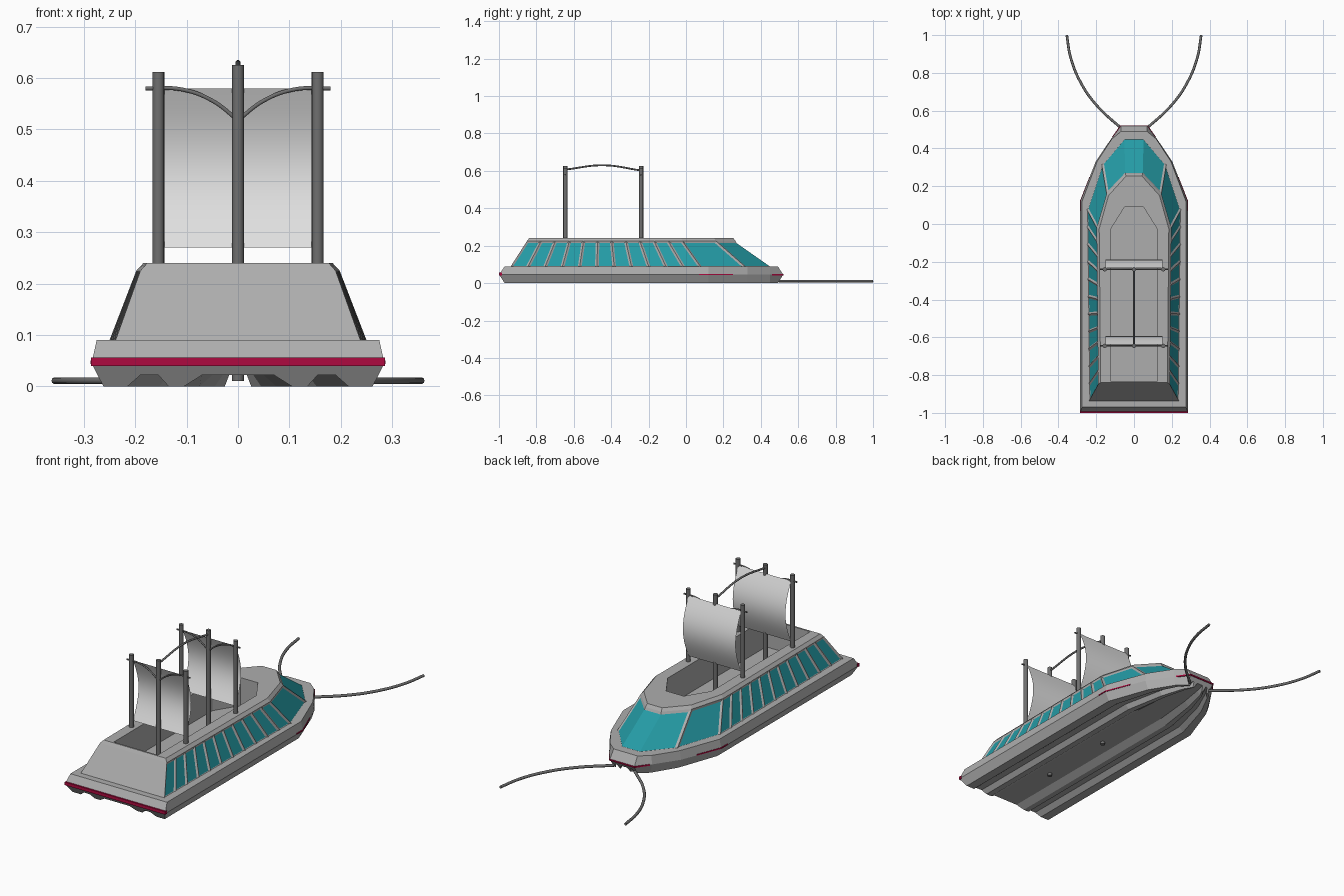
import bpy, bmesh, math

if "Cube" in bpy.data.objects:
    bpy.data.objects.remove(bpy.data.objects["Cube"])


def material(name, rgb):
    m = bpy.data.materials.new(name)
    m.diffuse_color = (*rgb, 1)
    m.use_nodes = True
    m.node_tree.nodes["Principled BSDF"].inputs["Base Color"].default_value = m.diffuse_color
    return m


GREY = material("hull grey", (0.42, 0.42, 0.42))
TEAL = material("window teal", (0.018, 0.33, 0.38))
DARK = material("spar grey", (0.16, 0.16, 0.16))
SAIL = material("sail white", (0.75, 0.75, 0.75))
PINK = material("stripe crimson", (0.42, 0.003, 0.05))


def finish(bm, name, *mats):
    me = bpy.data.meshes.new(name)
    bm.to_mesh(me)
    bm.free()
    for m in mats:
        me.materials.append(m)
    ob = bpy.data.objects.new(name, me)
    bpy.context.collection.objects.link(ob)
    return ob


def mirrored(half):
    """Right-hand points followed by their left-hand mirror, as one loop."""
    return half + [(-p[0], *p[1:]) for p in reversed(half)]


def ring(bm, pts, z):
    return [bm.verts.new((x, y, z)) for x, y in pts]


def loft(bm, a, b):
    n = len(a)
    return [bm.faces.new((a[i], a[(i + 1) % n], b[(i + 1) % n], b[i])) for i in range(n)]


def rod(name, pts, r):
    cu = bpy.data.curves.new(name, 'CURVE')
    cu.dimensions = '3D'
    cu.bevel_depth = r
    cu.bevel_resolution = 3
    cu.use_fill_caps = True
    sp = cu.splines.new('BEZIER')
    sp.bezier_points.add(len(pts) - 1)
    sp.resolution_u = 8
    for bp, p in zip(sp.bezier_points, pts):
        bp.co = p
        bp.handle_left_type = bp.handle_right_type = 'AUTO'
    cu.materials.append(DARK)
    bpy.context.collection.objects.link(bpy.data.objects.new(name, cu))


def mast(name, x, y, z0, z1, r=0.0115):
    bm = bmesh.new()
    bmesh.ops.create_cone(bm, cap_ends=True, segments=16, radius1=r, radius2=r, depth=z1 - z0)
    bmesh.ops.translate(bm, verts=bm.verts, vec=(x, y, (z0 + z1) / 2))
    for f in bm.faces:
        f.smooth = len(f.verts) == 4
    finish(bm, name, DARK)


# Hull: keeled cross-section lofted from stern to bow, with bevelled ends
SECTION = mirrored([(0.275, 0.09), (0.285, 0.045), (0.262, 0), (0.215, 0), (0.19, 0.022),
                    (0.155, 0.022), (0.135, 0), (0.105, 0), (0.07, 0.022)])
STATIONS = [(-0.999, 0.285, 1), (0.12, 0.285, 0), (0.33, 0.203, 0), (0.45, 0.122, 0), (0.52, 0.07, -1)]
bm = bmesh.new()
rings = [[bm.verts.new((x * w / 0.285, y + e * abs(z - 0.045) * 0.65, z)) for x, z in SECTION]
         for y, w, e in STATIONS]
for a, b in zip(rings, rings[1:]):
    loft(bm, a, b)
for r in (rings[0], rings[-1]):
    bm.faces.new((r[0], r[1], r[-2], r[-1]))
    bm.faces.new(r[1:-1])
bmesh.ops.recalc_face_normals(bm, faces=bm.faces)
finish(bm, "hull", GREY)


# Crimson waterline plates showing at the stern, shoulders and bow
def plate(name, half, z0, z1):
    bm = bmesh.new()
    pts = mirrored(half)
    a, b = ring(bm, pts, z0), ring(bm, pts, z1)
    loft(bm, a, b)
    bm.faces.new(a)
    bm.faces.new(b)
    bmesh.ops.recalc_face_normals(bm, faces=bm.faces)
    finish(bm, name, PINK)


plate("stern_stripe", [(0.286, -1.0), (0.286, -0.985)], 0.04, 0.056)
plate("shoulder_stripe", [(0.287, 0.07), (0.287, 0.12), (0.236, 0.25)], 0.044, 0.05)
plate("bow_stripe", [(0.117, 0.46), (0.073, 0.522)], 0.041, 0.048)

# Cabin: sloped walls, recessed windows and a roof with a sunken well
COLS = 11


def columns(half):
    (x0, y0), (x1, y1) = half[:2]
    return mirrored([(x0 + (x1 - x0) * i / COLS, y0 + (y1 - y0) * i / COLS)
                     for i in range(COLS)] + half[1:])


base = columns([(0.24, -0.94), (0.252, 0.08), (0.172, 0.32), (0.055, 0.457)])
top = columns([(0.19, -0.85), (0.198, -0.02), (0.145, 0.16), (0.045, 0.265)])
well = mirrored([(0.125, -0.83), (0.125, -0.03), (0.05, 0.09)])
bm = bmesh.new()
low, high = ring(bm, base, 0.085), ring(bm, top, 0.225)
roof = ring(bm, [(x * 0.93, -0.3 + (y + 0.3) * 0.98) for x, y in top], 0.24)
rim, floor = ring(bm, well, 0.24), ring(bm, well, 0.095)
walls = loft(bm, low, high)
loft(bm, high, roof)
loft(bm, rim, floor)
bm.faces.new(floor)
bm.faces.new(low)
edges = [bm.edges.get((r[i - 1], r[i])) for r in (roof, rim) for i in range(len(r))]
bmesh.ops.triangle_fill(bm, use_beauty=True, use_dissolve=False, edges=edges)
bmesh.ops.recalc_face_normals(bm, faces=bm.faces)
windshield = walls[COLS + 1:COLS + 4]
side_windows = walls[:COLS + 1] + walls[COLS + 4:-1]
bmesh.ops.inset_individual(bm, faces=side_windows, thickness=0.01, depth=-0.006, use_even_offset=True)
bmesh.ops.inset_region(bm, faces=windshield, thickness=0.012, depth=-0.004, use_even_offset=True)
for f in windshield + side_windows:
    f.material_index = 1
finish(bm, "cabin", GREY, TEAL)

# Two rigs: three masts, a drooping yard and a billowed sail each
for tag, y in (("aft", -0.645), ("fore", -0.24)):
    mast(tag + "_centre_mast", 0, y, 0.01, 0.625)
    for side, s in (("left", -1), ("right", 1)):
        mast(f"{tag}_{side}_mast", 0.155 * s, y, 0.2, 0.612)
        rod(f"{tag}_{side}_yard", [(0.18 * s, y, 0.58), (0.11 * s, y, 0.578),
                                   (0.05 * s, y, 0.556), (0, y, 0.518)], 0.004)
    bm = bmesh.new()
    prev = None
    for i in range(17):
        t = i / 16
        yy = y + 0.006 + 0.045 * math.sin(math.pi * t)
        row = [bm.verts.new((x, yy, 0.27 + 0.31 * t)) for x in (-0.15, 0.15)]
        if prev:
            bm.faces.new((prev[0], prev[1], row[1], row[0])).smooth = True
        prev = row
    finish(bm, tag + "_sail", SAIL)

# Arched stay between the centre masts
rod("stay", [(0, -0.645, 0.607), (0, -0.44, 0.63), (0, -0.24, 0.602)], 0.005)

# Curved feelers at the bow
for side, s in (("left", -1), ("right", 1)):
    rod(side + "_feeler", [(0.06 * s, 0.50, 0.011), (0.195 * s, 0.625, 0.011), (0.28 * s, 0.745, 0.011),
                           (0.335 * s, 0.88, 0.011), (0.356 * s, 1.0, 0.011)], 0.007)
